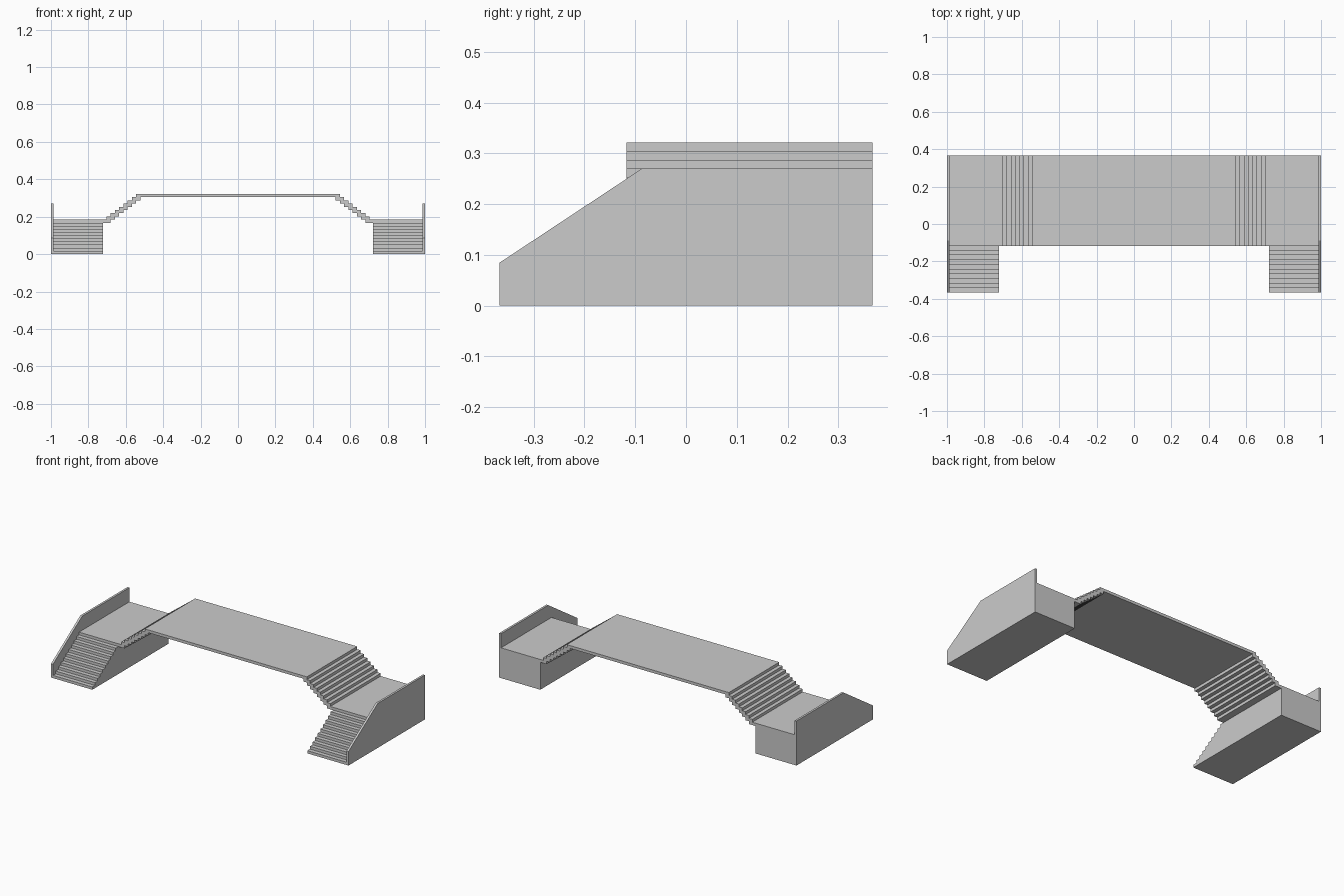
import bpy, bmesh
from mathutils import Vector

if "Cube" in bpy.data.objects:
    bpy.data.objects.remove(bpy.data.objects["Cube"])

Y0, YL, Y1 = -0.367, -0.117, 0.367   # stair foot, landing front, back
X_WALL, X_IN = 0.987, 0.723          # inner wall face, inner block face
Z_LAND, Z_TOP = 0.184, 0.322         # landing and deck heights


def extrude(name, points, offset):
    """Flat-faced prism from a planar outline."""
    bm = bmesh.new()
    face = bm.faces.new([bm.verts.new(p) for p in points])
    ext = bmesh.ops.extrude_face_region(bm, geom=[face])
    verts = [v for v in ext["geom"] if isinstance(v, bmesh.types.BMVert)]
    bmesh.ops.translate(bm, verts=verts, vec=Vector(offset))
    bmesh.ops.recalc_face_normals(bm, faces=bm.faces)
    mesh = bpy.data.meshes.new(name)
    bm.to_mesh(mesh)
    bm.free()
    obj = bpy.data.objects.new(name, mesh)
    bpy.context.collection.objects.link(obj)


# Entry stair and landing block: one solid stepped profile per side
n = 11
rise, run = Z_LAND / n, (YL - Y0) / (n - 1)
stair = [(Y1, 0), (Y0, 0)]
for i in range(n):
    y = Y0 + i * run
    if i:
        stair.append((y, i * rise))
    stair.append((y, (i + 1) * rise))
stair.append((Y1, Z_LAND))

# Side wall with sloped front
wall = [(Y0, 0), (Y1, 0), (Y1, 0.27), (-0.087, 0.27), (Y0, 0.085)]

for side, s in (("left", -1), ("right", 1)):
    extrude(f"{side}_entry_stair",
            [(s * X_IN, y, z) for y, z in stair], (s * (X_WALL - X_IN), 0, 0))
    extrude(f"{side}_side_wall",
            [(s * X_WALL, y, z) for y, z in wall], (s * (1 - X_WALL), 0, 0))

# Bridge: landing lips, thin stepped flights and deck in one profile
steps, x_foot, x_deck = 8, 0.703, 0.545
tread = (x_foot - x_deck) / (steps - 1)
drop = (Z_TOP - Z_LAND) / steps
upper = [(-X_IN, Z_LAND)]
lower = [(-X_IN, Z_LAND - drop)]
for i in range(steps):
    x, z = -x_foot + i * tread, Z_LAND + i * drop
    upper += [(x, z), (x, z + drop)]
    lower += [(x + tread, z - drop), (x + tread, z)]
upper += [(-x, z) for x, z in reversed(upper)]
lower += [(-x, z) for x, z in reversed(lower)]
outline = upper + lower[::-1]
extrude("bridge_deck", [(x, YL, z) for x, z in outline], (0, Y1 - YL, 0))
